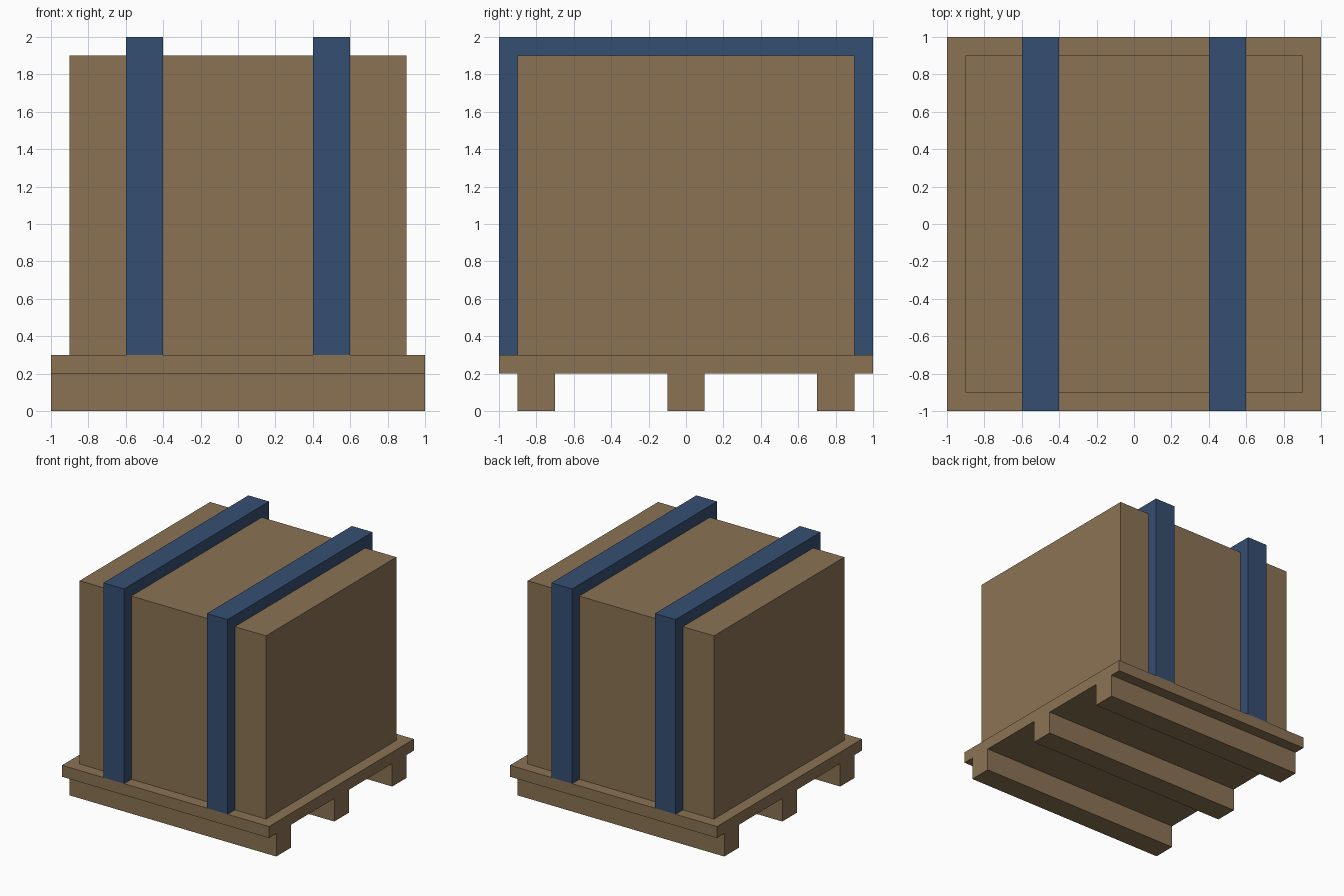
import bpy
import bmesh

cube = bpy.data.objects.get("Cube")
if cube:
    bpy.data.objects.remove(cube, do_unlink=True)


def make_material(name, rgb):
    mat = bpy.data.materials.new(name)
    mat.use_nodes = True
    color = (*rgb, 1)
    mat.diffuse_color = color
    mat.node_tree.nodes["Principled BSDF"].inputs["Base Color"].default_value = color
    return mat


def prism(name, profile, x0, x1, mat):
    """Extrude a closed (y, z) profile along x from x0 to x1."""
    bm = bmesh.new()
    face = bm.faces.new([bm.verts.new((x0, y, z)) for y, z in profile])
    result = bmesh.ops.extrude_face_region(bm, geom=[face])
    moved = [v for v in result["geom"] if isinstance(v, bmesh.types.BMVert)]
    bmesh.ops.translate(bm, verts=moved, vec=(x1 - x0, 0, 0))
    bmesh.ops.recalc_face_normals(bm, faces=bm.faces)
    mesh = bpy.data.meshes.new(name)
    bm.to_mesh(mesh)
    bm.free()
    mesh.materials.append(mat)
    obj = bpy.data.objects.new(name, mesh)
    bpy.context.scene.collection.objects.link(obj)
    return obj


def box(name, x0, x1, y0, y1, z0, z1, mat):
    return prism(name, [(y0, z0), (y1, z0), (y1, z1), (y0, z1)], x0, x1, mat)


wood = make_material("brown wood", (0.258, 0.171, 0.088))
blue = make_material("blue strap", (0.036, 0.077, 0.168))

# Pallet: deck on three runners
box("pallet_deck", -1, 1, -1, 1, 0.2, 0.3, wood)
for name, y in (("front", -0.8), ("middle", 0), ("back", 0.8)):
    box(name + "_runner", -1, 1, y - 0.1, y + 0.1, 0, 0.2, wood)

# Crate standing on the deck
box("crate", -0.9, 0.9, -0.9, 0.9, 0.3, 1.9, wood)

# Straps wrapped over the front, top and back of the crate
half = [(0.9, 1.9), (0.9, 0.3), (1, 0.3), (1, 2)]
strap_profile = half + [(-y, z) for y, z in reversed(half)]
for name, x in (("right", -0.5), ("left", 0.5)):
    prism(name + "_strap", strap_profile, x - 0.1, x + 0.1, blue)
